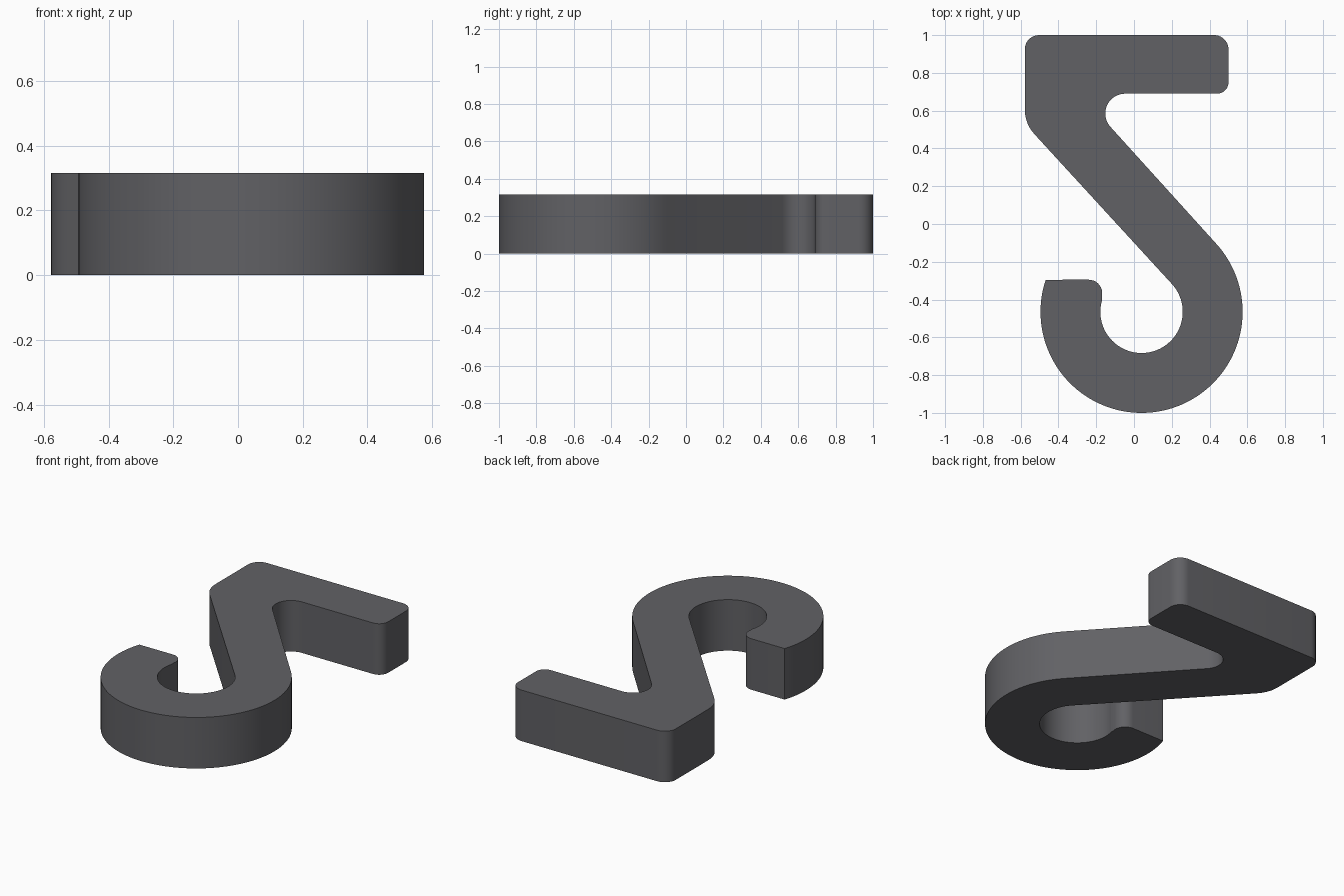
import bpy, bmesh
from math import sin, cos, radians

if "Cube" in bpy.data.objects:
    bpy.data.objects.remove(bpy.data.objects["Cube"])

HEIGHT = 0.315
TILT = 42.6  # angle of the diagonal bar's normal


def arc(cx, cy, r, a0, a1):
    """Points on an arc, in degrees; a1 < a0 runs clockwise."""
    n = max(6, int(abs(a1 - a0) * (0.35 if r > 0.2 else 0.1)))
    angles = [radians(a0 + (a1 - a0) * i / n) for i in range(n + 1)]
    return [(cx + r * cos(a), cy + r * sin(a)) for a in angles]


# Counter-clockwise outline
outline = (
    arc(0.425, 0.925, 0.075, 0, 90)             # top right corner
    + arc(-0.503, 0.925, 0.075, 90, 180)        # top left corner
    + arc(-0.388, 0.605, 0.19, 180, 180 + TILT)  # bend into the diagonal
    + arc(0.04, -0.465, 0.218, TILT, -195)      # inside of the hook
    + arc(-0.24, -0.367, 0.072, -15, 90)        # rounded hook tip
    + arc(0.04, -0.465, 0.535, 161.5, 360 + TILT)  # outside of the hook
    + arc(-0.047, 0.585, 0.105, 180 + TILT, 90)  # inner notch
    + arc(0.44, 0.75, 0.06, 270, 360)           # bar's lower right corner
)

# Extruded body
bm = bmesh.new()
base = bm.faces.new([bm.verts.new((x, y, 0)) for x, y in outline])
top = bmesh.ops.extrude_face_region(bm, geom=[base], use_keep_orig=True)
for v in top["geom"]:
    if isinstance(v, bmesh.types.BMVert):
        v.co.z = HEIGHT
bmesh.ops.recalc_face_normals(bm, faces=bm.faces)
mesh = bpy.data.meshes.new("hook_body")
bm.to_mesh(mesh)
bm.free()

body = bpy.data.objects.new("hook_body", mesh)
bpy.context.collection.objects.link(body)
bpy.context.view_layer.objects.active = body
body.select_set(True)
bpy.ops.object.shade_smooth_by_angle(angle=radians(30))

# Dark grey finish
grey = bpy.data.materials.new("dark_grey")
grey.diffuse_color = (0.12, 0.12, 0.13, 1)
grey.use_nodes = True
grey.node_tree.nodes["Principled BSDF"].inputs["Base Color"].default_value = grey.diffuse_color
mesh.materials.append(grey)
